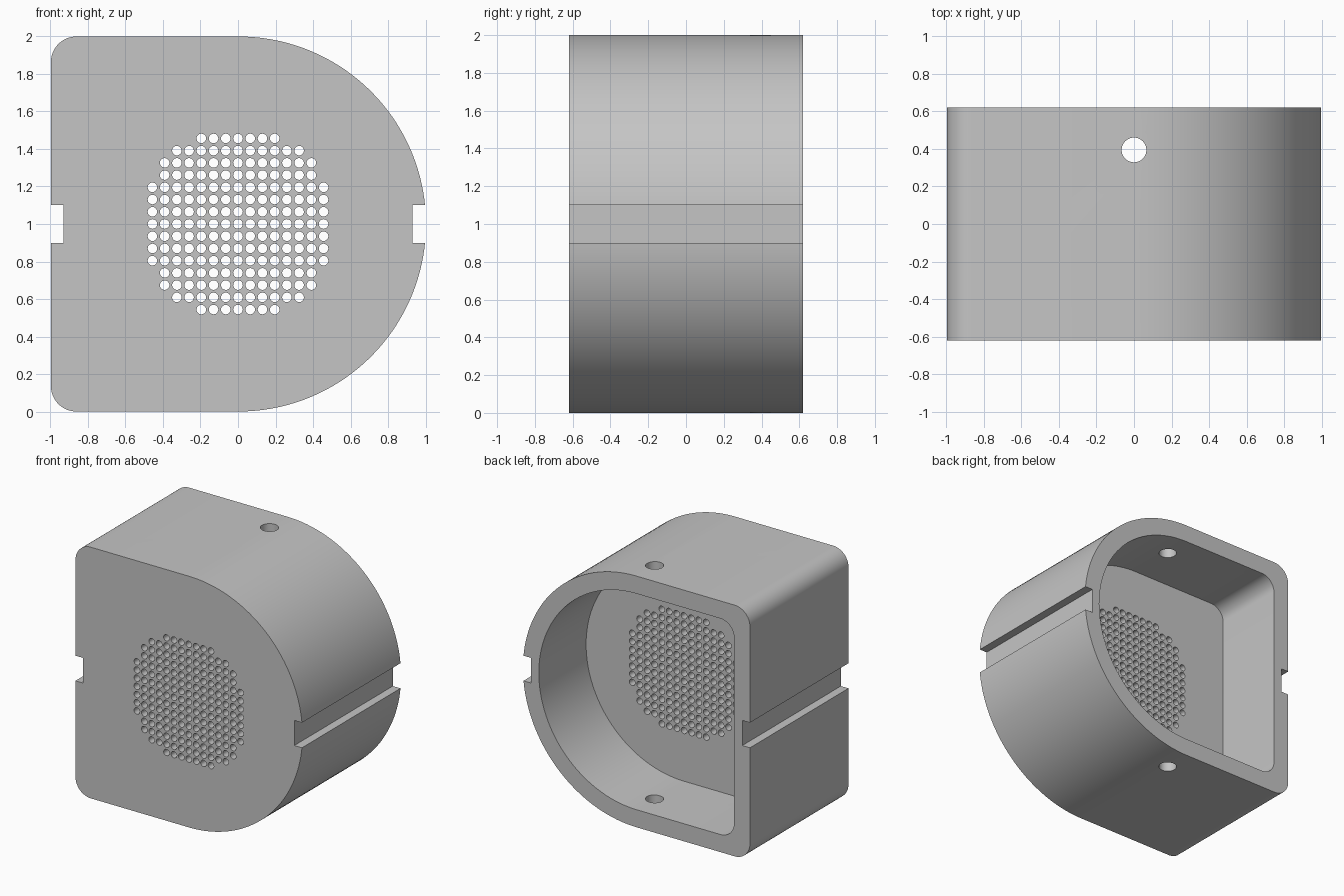
import bpy, bmesh
from math import pi, cos, sin
from mathutils import Matrix, Vector

cube = bpy.data.objects.get("Cube")
if cube:
    bpy.data.objects.remove(cube, do_unlink=True)

HALF_DEPTH = 0.62
CAVITY_FLOOR = 0.025
WALL = 0.14
CENTRE = Vector((0.0025, 0, 1))

grey = bpy.data.materials.new("light grey")
grey.use_nodes = True
colour = (0.56, 0.56, 0.56, 1)
grey.diffuse_color = colour
grey.node_tree.nodes["Principled BSDF"].inputs["Base Color"].default_value = colour


def arc(cx, cz, r, start, end, steps):
    angles = [start + (end - start) * i / steps for i in range(steps + 1)]
    return [(cx + r * cos(a), cz + r * sin(a)) for a in angles]


def d_profile(radius, corner):
    """Round on the +x side, square with small rounded corners on the -x side."""
    inner = radius - corner
    return (arc(0, 0, radius, -pi / 2, pi / 2, 72)
            + arc(-inner, inner, corner, pi / 2, pi, 12)
            + arc(-inner, -inner, corner, pi, 1.5 * pi, 12))


def finish(name, bm):
    bmesh.ops.recalc_face_normals(bm, faces=bm.faces)
    mesh = bpy.data.meshes.new(name)
    bm.to_mesh(mesh)
    bm.free()
    obj = bpy.data.objects.new(name, mesh)
    bpy.context.collection.objects.link(obj)
    return obj


def extrude_profile(name, points, y0, y1):
    bm = bmesh.new()
    face = bm.faces.new([bm.verts.new(CENTRE + Vector((x, y0, z))) for x, z in points])
    out = bmesh.ops.extrude_face_region(bm, geom=[face])["geom"]
    moved = [v for v in out if isinstance(v, bmesh.types.BMVert)]
    bmesh.ops.translate(bm, verts=moved, vec=(0, y1 - y0, 0))
    return finish(name, bm)


def add_rod(bm, matrix, radius, length, sides):
    bmesh.ops.create_cone(bm, cap_ends=True, segments=sides, radius1=radius,
                          radius2=radius, depth=length, matrix=matrix)


# D-shaped housing and the pocket in its back
housing = extrude_profile("housing", d_profile(1, 0.135), -HALF_DEPTH, HALF_DEPTH)
housing.data.materials.append(grey)
pocket = extrude_profile("pocket_cutter", d_profile(1 - WALL, 0.12), CAVITY_FLOOR, 1)

# Side grooves running front to back
bm = bmesh.new()
for side in (-1, 1):
    place = Matrix.Translation((side * 1.03, 0, 1)) @ Matrix.Diagonal((0.2, 2, 0.2, 1))
    bmesh.ops.create_cube(bm, size=1, matrix=place)
grooves = finish("groove_cutter", bm)

# Mounting hole through the top and bottom walls
bm = bmesh.new()
add_rod(bm, Matrix.Translation((0, 0.395, 1)), 0.066, 3, 40)
mounting_hole = finish("mounting_hole_cutter", bm)

# Round grille of small holes on a square grid
bm = bmesh.new()
turn = Matrix.Rotation(pi / 2, 4, 'X')
for i in range(-7, 8):
    for j in range(-7, 8):
        if i * i + j * j <= 61:
            spot = Matrix.Translation((i * 0.0652, -0.3, 1 + j * 0.0652))
            add_rod(bm, spot @ turn, 0.0255, 0.9, 20)
grille = finish("grille_cutter", bm)

# Cut everything out of the housing, then drop the cutters
bpy.ops.object.select_all(action='DESELECT')
bpy.context.view_layer.objects.active = housing
housing.select_set(True)
for cutter in (pocket, grooves, mounting_hole, grille):
    cutter.hide_render = True
    mod = housing.modifiers.new(cutter.name, 'BOOLEAN')
    mod.operation = 'DIFFERENCE'
    mod.solver = 'EXACT'
    mod.object = cutter
    bpy.ops.object.modifier_apply(modifier=mod.name)
    bpy.data.objects.remove(cutter, do_unlink=True)

bpy.ops.object.shade_smooth_by_angle(angle=pi / 6)
